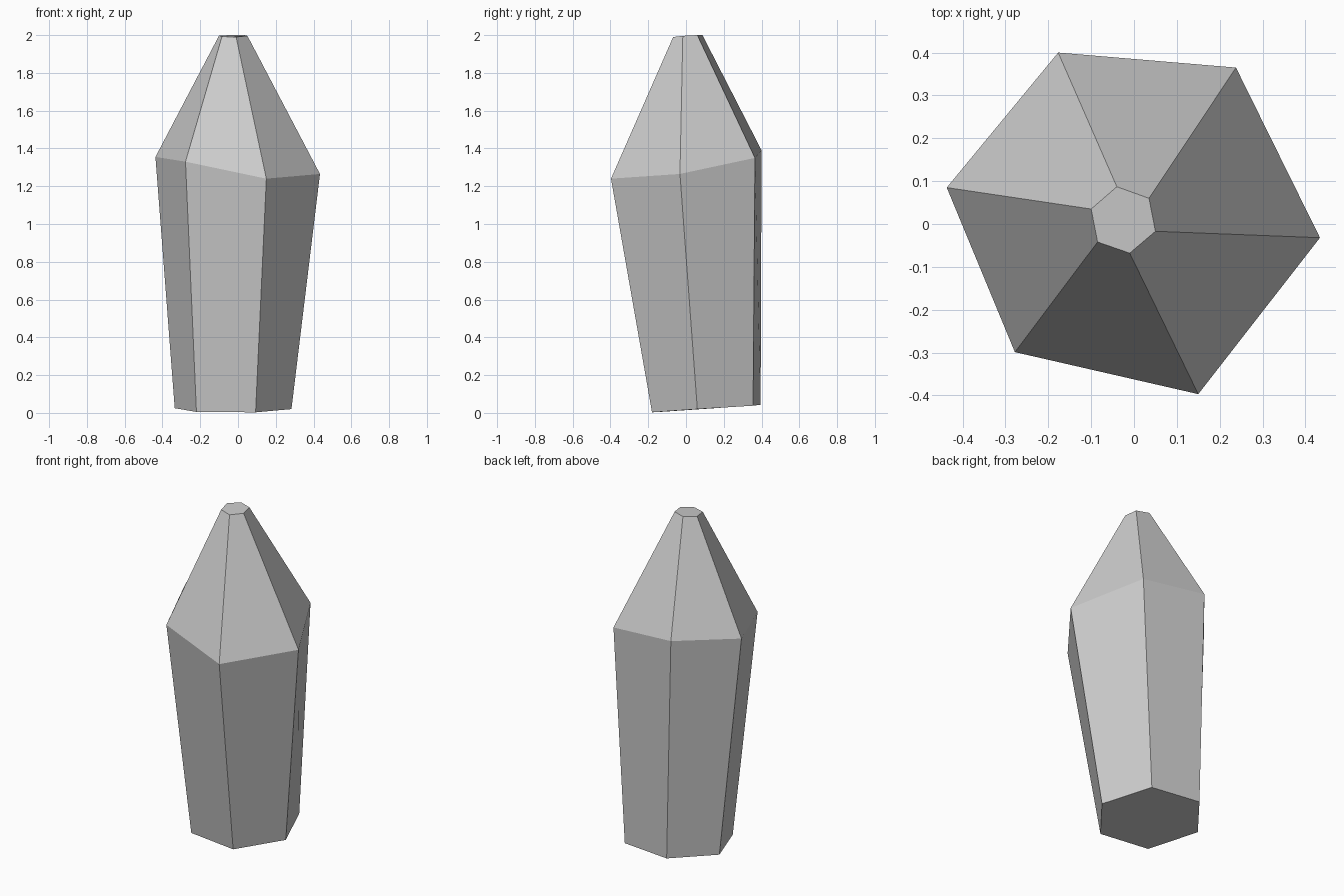
import bpy, bmesh

if "Cube" in bpy.data.objects:
    bpy.data.objects.remove(bpy.data.objects["Cube"])

# Cross-sections of the crystal: leaning base, wide shoulder, small cut tip
base = [(-.335, .154, .025), (-.145, .395, .043), (.168, .355, .038),
        (.283, .06, .02), (.093, -.18, .003), (-.22, -.14, .005)]
shoulder = [(-.437, .085, 1.355), (-.177, .4, 1.39), (.238, .365, 1.35),
            (.434, -.032, 1.265), (.15, -.397, 1.24), (-.278, -.299, 1.33)]
tip = [(-.1, .035, 1.998), (-.04, .087, 2.0), (.035, .06, 2.0),
       (.05, -.017, 1.996), (-.01, -.068, 1.99), (-.085, -.042, 1.992)]


def loft(name, sections):
    """Skin matching sections with flat quads and cap both ends."""
    bm = bmesh.new()
    rings = [[bm.verts.new(p) for p in s] for s in sections]
    n = len(rings[0])
    for lo, hi in zip(rings, rings[1:]):
        for i in range(n):
            j = (i + 1) % n
            bm.faces.new((lo[i], lo[j], hi[j], hi[i]))
    bm.faces.new(rings[0])
    bm.faces.new(rings[-1])
    bmesh.ops.recalc_face_normals(bm, faces=bm.faces[:])
    mesh = bpy.data.meshes.new(name)
    bm.to_mesh(mesh)
    bm.free()
    obj = bpy.data.objects.new(name, mesh)
    bpy.context.collection.objects.link(obj)
    return obj


# Crystal
loft("crystal", [base, shoulder, tip])
